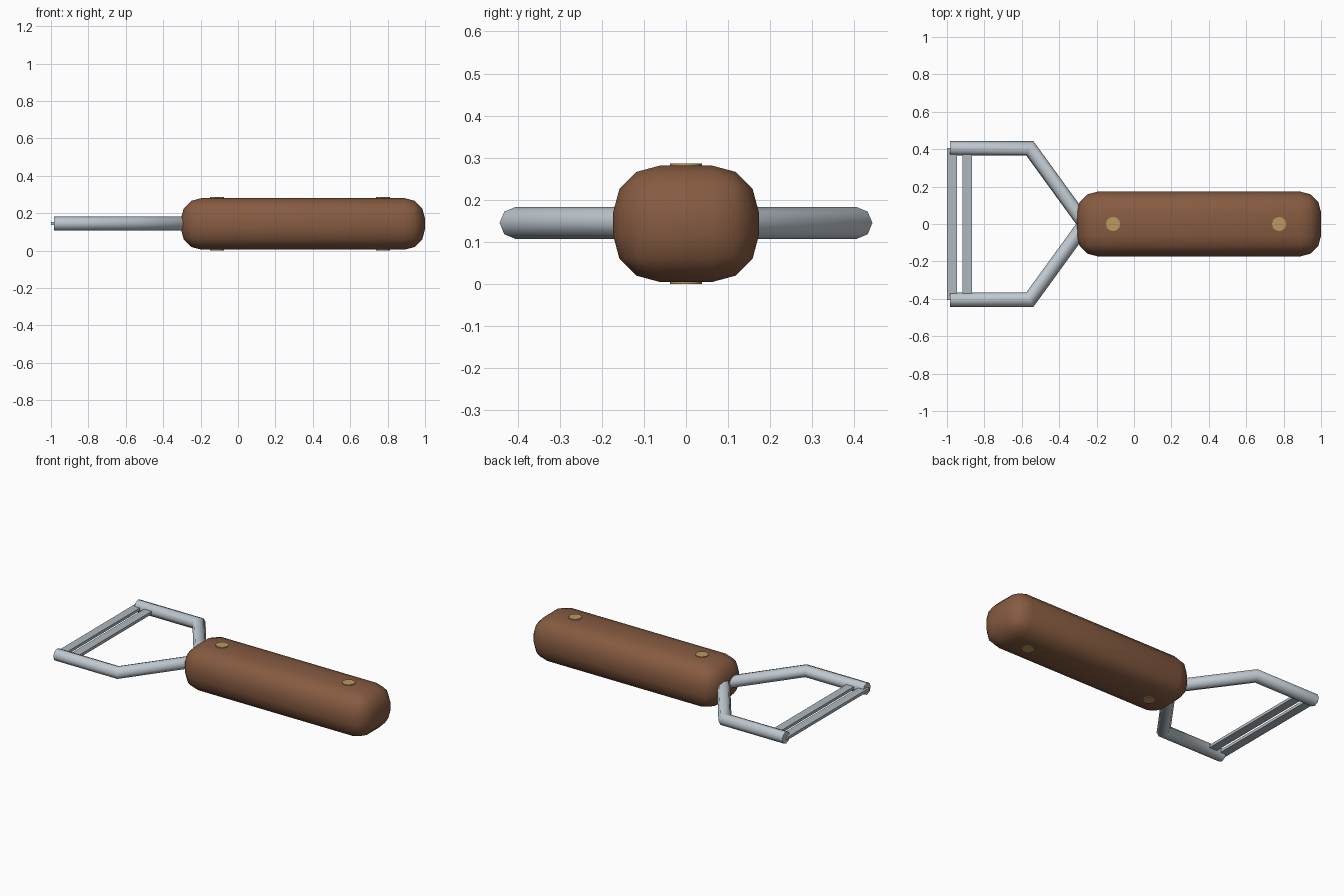
import bpy, bmesh, math
from mathutils import Vector

cube = bpy.data.objects.get("Cube")
if cube:
    bpy.data.objects.remove(cube, do_unlink=True)

MID = 0.143          # height of the centre plane
TUBE = 0.038         # frame tube radius
SIDES = 8


def material(name, rgb):
    m = bpy.data.materials.new(name)
    m.use_nodes = True
    m.diffuse_color = (*rgb, 1)
    m.node_tree.nodes["Principled BSDF"].inputs["Base Color"].default_value = (*rgb, 1)
    return m


wood = material("brown wood", (0.24, 0.105, 0.053))
steel = material("steel", (0.52, 0.58, 0.63))
blade_steel = material("blade steel", (0.43, 0.48, 0.52))
brass = material("brass", (0.50, 0.32, 0.12))


def finish(obj, name, mat, angle=50):
    obj.name = name
    obj.data.materials.append(mat)
    bpy.ops.object.select_all(action="DESELECT")
    bpy.context.view_layer.objects.active = obj
    obj.select_set(True)
    bpy.ops.object.shade_smooth_by_angle(angle=math.radians(angle))


def box(name, low, high, mat, bevel=0):
    low, high = Vector(low), Vector(high)
    bpy.ops.mesh.primitive_cube_add(size=1, location=(low + high) / 2)
    obj = bpy.context.object
    obj.scale = high - low
    bpy.ops.object.transform_apply(location=False, rotation=False, scale=True)
    if bevel:
        mod = obj.modifiers.new("rounding", "BEVEL")
        mod.width, mod.segments, mod.limit_method = bevel, 3, "NONE"
        bpy.ops.object.modifier_apply(modifier=mod.name)
    finish(obj, name, mat)


def flat_tube(name, path, mat):
    """Mitred tube along a path lying in the horizontal plane."""
    pts = [Vector(p) for p in path]
    dirs = [(b - a).normalized() for a, b in zip(pts, pts[1:])]
    bm = bmesh.new()
    rings = []
    for i, p in enumerate(pts):
        before, after = dirs[max(i - 1, 0)], dirs[min(i, len(dirs) - 1)]
        tangent = (before + after).normalized()
        side = Vector((-tangent.y, tangent.x, 0)) / tangent.dot(after)
        ring = []
        for k in range(SIDES):
            a = math.tau * k / SIDES
            offset = side * math.cos(a) + Vector((0, 0, math.sin(a)))
            ring.append(bm.verts.new(p + TUBE * offset))
        rings.append(ring)
    for r, s in zip(rings, rings[1:]):
        for k in range(SIDES):
            n = (k + 1) % SIDES
            bm.faces.new((r[k], r[n], s[n], s[k]))
    bm.faces.new(rings[0])
    bm.faces.new(rings[-1])
    bmesh.ops.recalc_face_normals(bm, faces=bm.faces)
    mesh = bpy.data.meshes.new(name)
    bm.to_mesh(mesh)
    bm.free()
    obj = bpy.data.objects.new(name, mesh)
    bpy.context.collection.objects.link(obj)
    finish(obj, name, mat)


# Rounded wooden handle
box("handle", (-0.305, -0.173, 0.005), (1.0, 0.173, 0.281), wood, bevel=0.11)

# Brass rivets passing through the handle
for name, x in (("front_rivet", -0.112), ("rear_rivet", 0.776)):
    bpy.ops.mesh.primitive_cylinder_add(vertices=12, radius=0.038, depth=2 * MID,
                                        location=(x, 0, MID))
    finish(bpy.context.object, name, brass)

# Forked frame arms
for name, s in (("left_side_arm", 1), ("right_side_arm", -1)):
    flat_tube(name, [(-0.985, 0.405 * s, 0.145), (-0.557, 0.405 * s, 0.145),
                     (-0.263, 0, 0.145)], steel)

# Twin cutting blades with a slot between them
for name, x in (("outer_blade", -1.0), ("inner_blade", -0.918)):
    box(name, (x, -0.407, 0.136), (x + 0.053, 0.407, 0.154), blade_steel)
